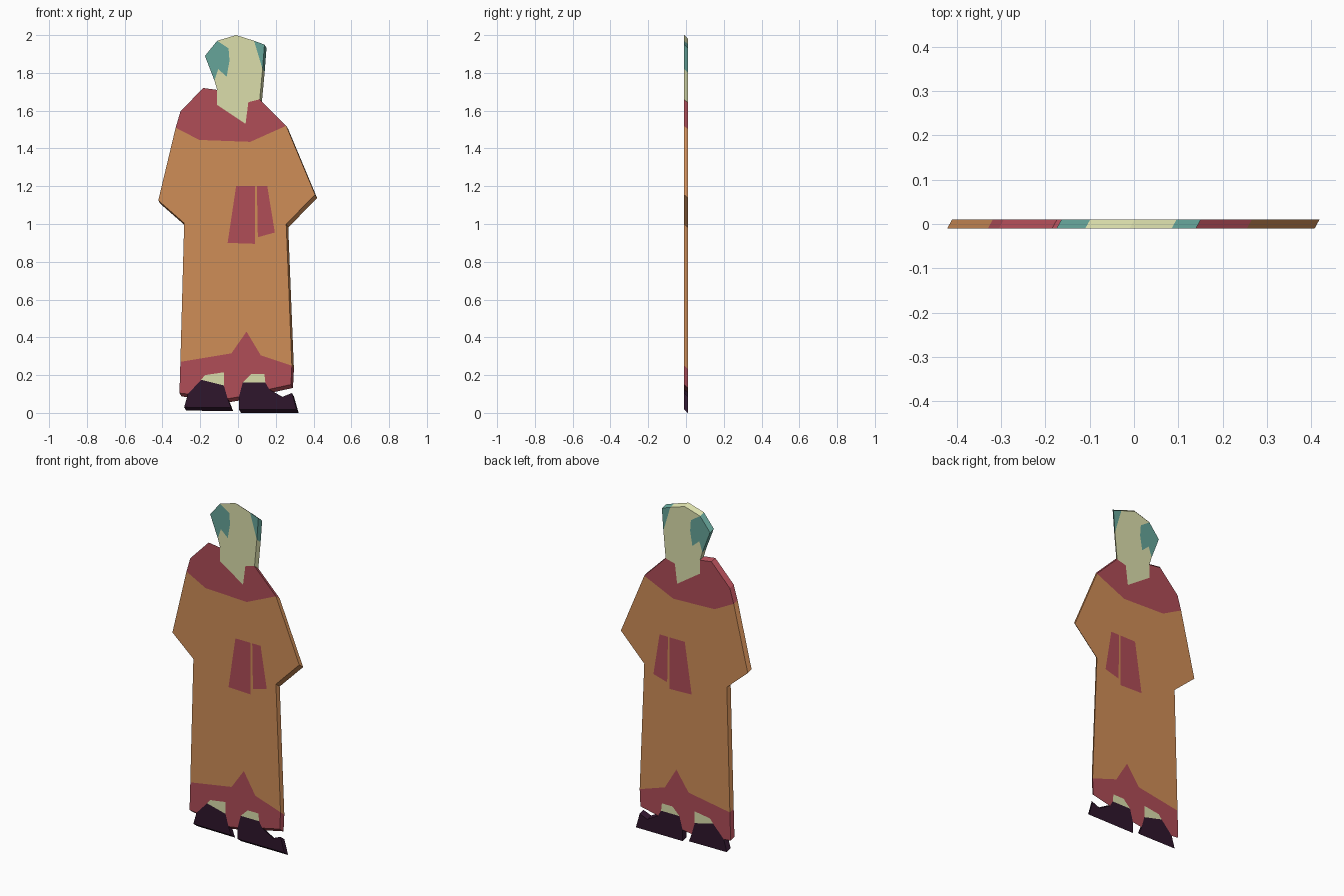
import bpy
from mathutils import Vector
from mathutils.geometry import tessellate_polygon

if "Cube" in bpy.data.objects:
    bpy.data.objects.remove(bpy.data.objects["Cube"])

# Flat cut-out figure, drawn in hundredths of a unit (x, z) on the front face
HALF = 0.01
SHIFT_X, SHIFT_Z = 0.011, -0.018      # the back face is slid right and down


def material(name, *srgb):
    m = bpy.data.materials.new(name)
    m.diffuse_color = (*[(c / 255) ** 2.2 for c in srgb], 1)
    m.use_nodes = True
    m.node_tree.nodes["Principled BSDF"].inputs["Base Color"].default_value = m.diffuse_color
    return m


orange = material("cloth", 206, 140, 88)
red = material("trim", 174, 78, 88)
skin = material("skin", 218, 221, 170)
teal = material("hair", 102, 163, 152)
dark = material("leather", 50, 28, 48)

# Borders shared by two neighbouring parts
hairline = [(-11, 197), (-5, 193), (-4.5, 186.5), (-6, 178), (-10.5, 182), (-12.5, 176)]
temple = [(13, 182), (8.5, 197)]
neckline = [(-11, 171), (-11, 163), (4, 153), (5.5, 164.5), (11.5, 166)]
chest = [(-33, 151), (-20.5, 144.5), (6.5, 143.5), (25.5, 152)]
hemline = [(-30.5, 27), (-3.5, 31.5), (4.5, 43), (12, 30.5), (28.5, 25)]
shoe_top_l = [(-26.5, 10), (-19.5, 17.5), (-7.5, 14.5), (-5.5, 7.5)]
shoe_top_r = [(0.5, 8.5), (2.5, 16), (14.5, 16), (16.5, 12.5)]
ankle_top_l = [(-17.5, 20), (-7.5, 21.5)]
ankle_top_r = [(7, 20.5), (14, 20.5)]

# Free silhouette stretches
crown = (-1, 200)
sleeve_l = [(-42.2, 112.5), (-28.5, 100.5)]
sleeve_r = [(25.5, 100), (40.8, 115.5)]


def strip(top_l, top_r, bottom_l, bottom_r, z_l, z_r):
    """Hanging sash end."""
    return [(top_l, 120), (bottom_l, z_l), (bottom_r, z_r), (top_r, 120)]


sashes = [strip(-1, 9, -5.5, 9, 90, 89.5), strip(10, 15.5, 10.5, 19.5, 93, 95.5)]


def signed_area(pts):
    return sum(a[0] * b[1] - b[0] * a[1] for a, b in edges(pts))


def edges(pts):
    return list(zip(pts, pts[1:] + pts[:1]))


parts = []      # name, material, counter-clockwise outline, holes


def part(name, mat, outline, holes=()):
    if signed_area(outline) < 0:
        outline = outline[::-1]
    parts.append((name, mat, outline, list(holes)))


# Head and hair
part("head", skin, [crown] + hairline + neckline + temple)
part("hair_left", teal, hairline + [(-17.5, 189)])
part("hair_right", teal, temple + [(14, 195)])
# Clothes
part("collar", red, neckline + chest[::-1] + [(-30.5, 159.5), (-18.5, 172)])
part("robe", orange, chest[::-1] + sleeve_l + hemline + sleeve_r, sashes)
for label, sash in zip(("wide", "narrow"), sashes):
    part("sash_" + label, red, sash)
part("hem", red, [(-31, 10.5)] + shoe_top_l[:2] + ankle_top_l + shoe_top_l[2:]
     + shoe_top_r[:2] + ankle_top_r + shoe_top_r[2:] + [(28, 15)] + hemline[::-1])
# Feet
part("ankle_left", skin, shoe_top_l[1:3] + ankle_top_l[::-1])
part("ankle_right", skin, shoe_top_r[1:3] + ankle_top_r[::-1])
part("shoe_left", dark, shoe_top_l + [(-3.7, 2.8), (-28.5, 3)])
part("shoe_right", dark, shoe_top_r + [(23.5, 8.5), (28.5, 10.5), (31, 1.8), (0.5, 1.8)])

# Count shared borders so only the silhouette gets side walls
count = {}
for _, _, outline, holes in parts:
    for loop in [outline] + holes:
        for e in edges(loop):
            count[frozenset(e)] = count.get(frozenset(e), 0) + 1


def build(name, mat, outline, holes):
    loops = [outline] + holes
    pts = sum(loops, [])
    n, k = len(pts), len(outline)
    verts = [(x / 100, -HALF, z / 100) for x, z in pts]
    verts += [(x + SHIFT_X, HALF, z + SHIFT_Z) for x, _, z in verts]
    faces = []
    # front and back
    for tri in tessellate_polygon([[Vector((x, z, 0)) for x, z in lp] for lp in loops]):
        t = list(tri)
        if signed_area([pts[i] for i in t]) < 0:
            t.reverse()
        faces += [t, [i + n for i in reversed(t)]]
    # outer walls
    for i, e in enumerate(edges(outline)):
        if count[frozenset(e)] == 1:
            j = (i + 1) % k
            faces.append([i, i + n, j + n, j])
    me = bpy.data.meshes.new(name)
    me.from_pydata(verts, [], faces)
    me.materials.append(mat)
    me.update()
    bpy.context.collection.objects.link(bpy.data.objects.new(name, me))


for p in parts:
    build(*p)
